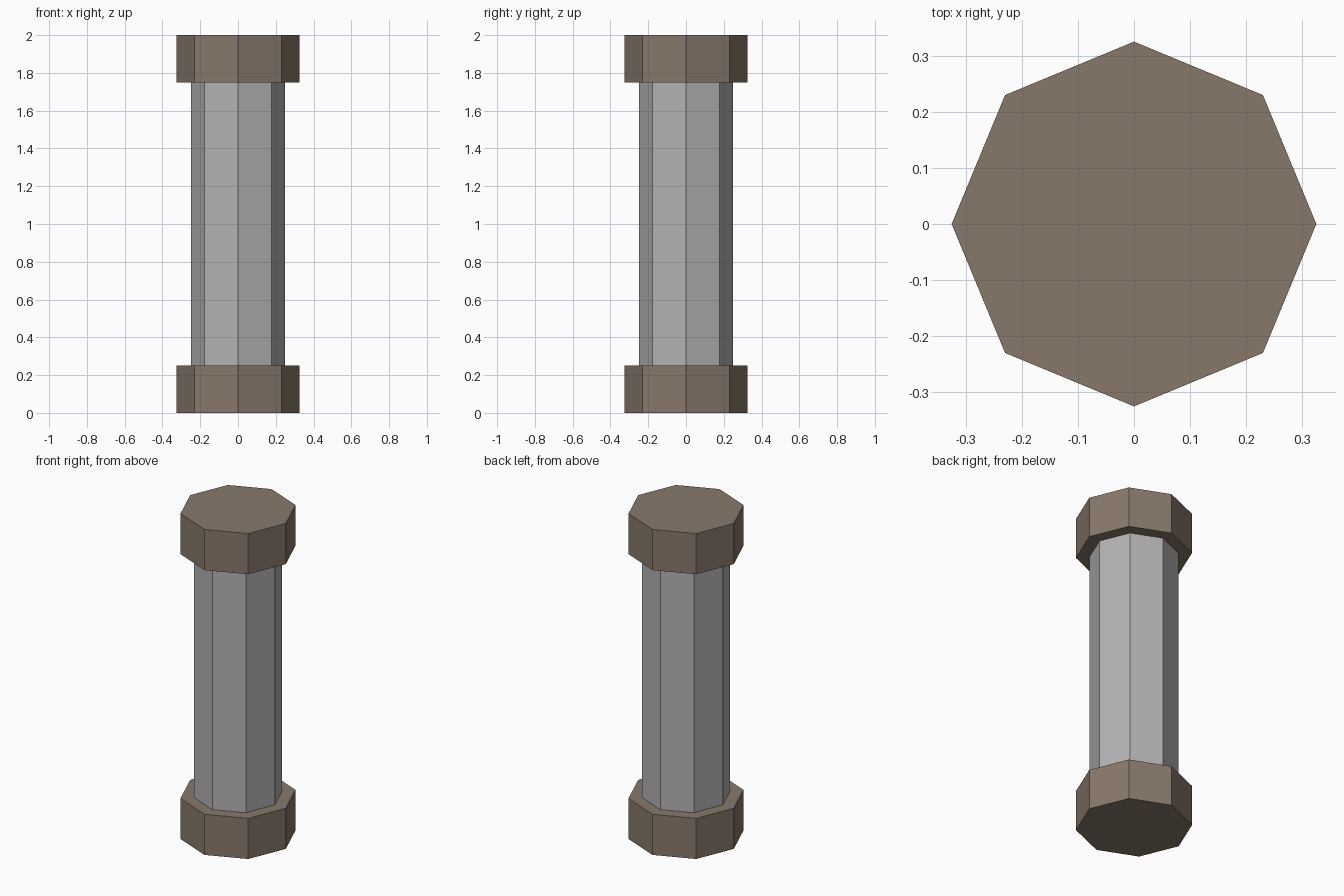
import bpy

if "Cube" in bpy.data.objects:
    bpy.data.objects.remove(bpy.data.objects["Cube"])

SIDES = 8


def make_material(name, rgb):
    mat = bpy.data.materials.new(name)
    mat.diffuse_color = (*rgb, 1.0)
    mat.use_nodes = True
    mat.node_tree.nodes["Principled BSDF"].inputs["Base Color"].default_value = mat.diffuse_color
    return mat


def octagon_prism(name, radius, z_low, z_high, material):
    """Flat-shaded eight-sided prism with corners on the x and y axes."""
    bpy.ops.mesh.primitive_cylinder_add(
        vertices=SIDES, radius=radius, depth=z_high - z_low,
        location=(0, 0, (z_low + z_high) / 2))
    obj = bpy.context.object
    obj.name = name
    obj.data.materials.append(material)
    return obj


brown = make_material("brown_stone", (0.245, 0.19, 0.145))
grey = make_material("grey_stone", (0.45, 0.45, 0.45))

# Grey column shaft between the two blocks
octagon_prism("shaft", 0.25, 0.25, 1.75, grey)

# Wider brown blocks at the bottom and top
for name, z in (("base", 0.0), ("capital", 1.75)):
    octagon_prism(name, 0.325, z, z + 0.25, brown)
